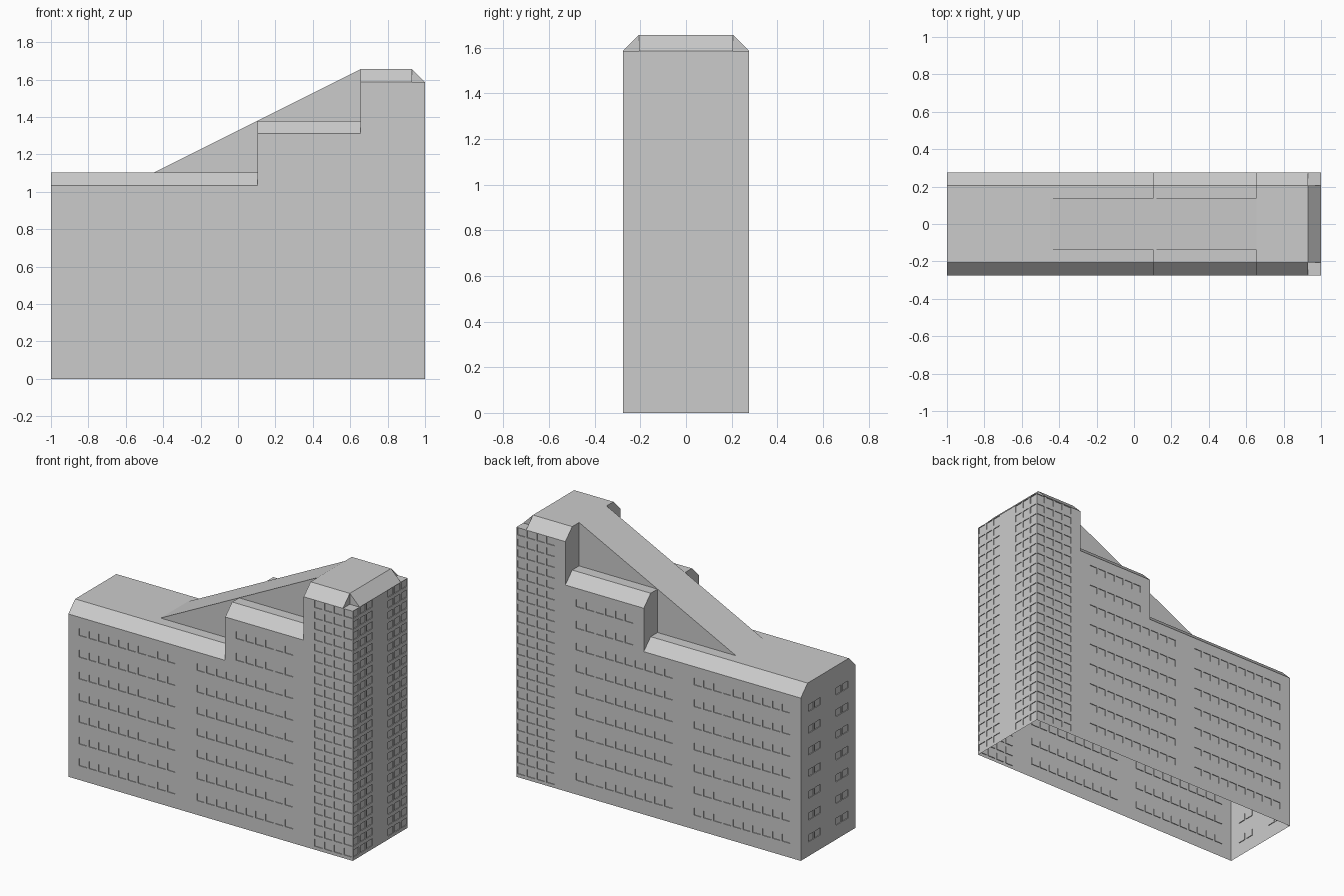
import bpy, bmesh
from mathutils import Vector

if "Cube" in bpy.data.objects:
    bpy.data.objects.remove(bpy.data.objects["Cube"])

P = 2 / 29                 # module: the whole building sits on this grid
LEN, HALF = 29, 4          # length and half depth in modules
DEPTH = 0.07               # window recess in modules
X, Y, Z = Vector((1, 0, 0)), Vector((0, 1, 0)), Vector((0, 0, 1))


def face(bm, pts, out):
    """Add a polygon given in modules, turned to face the direction out."""
    f = bm.faces.new([bm.verts.new(((p[0] - LEN / 2) * P, p[1] * P, p[2] * P)) for p in pts])
    f.normal_update()
    if f.normal.dot(Vector(out)) < 0:
        f.normal_flip()


def finish(bm, name):
    bmesh.ops.remove_doubles(bm, verts=bm.verts, dist=1e-5)
    me = bpy.data.meshes.new(name)
    bm.to_mesh(me)
    bm.free()
    bpy.context.collection.objects.link(bpy.data.objects.new(name, me))


def wall(name, origin, u, out, count, height, is_window):
    """Wall of square cells; window cells get a frame and a recessed pane."""
    bm = bmesh.new()
    o = Vector(origin)
    for i in range(count):
        for k in range(height(i)):
            def rect(a, b, c, d, push=0.0):
                return [o + u * (i + s) + Z * (k + t) - out * push
                        for s, t in ((a, c), (b, c), (b, d), (a, d))]
            outer = rect(0, 1, 0, 1)
            if not is_window(i, k):
                face(bm, outer, out)
                continue
            rim = rect(.1, .9, .31, .96)
            pane = rect(.1, .9, .31, .96, DEPTH)
            mid = sum(rim, Vector()) / 4
            for j in range(4):
                n = (j + 1) % 4
                face(bm, [outer[j], outer[n], rim[n], rim[j]], out)
                face(bm, [rim[j], rim[n], pane[n], pane[j]], mid - (rim[j] + rim[n]) / 2)
            face(bm, pane, out)
    finish(bm, name)


def eaves(i):
    return 15 if i < 16 else 19 if i < 24 else 23


def long_window(i, k):
    if i >= 25:                                  # tower: every cell
        return True
    if k % 2 == 0:
        return False
    if k < 15:                                   # main floors: two groups of ten
        return 1 <= i <= 10 or 13 <= i <= 22
    return 17 <= i <= 22 and k < 19              # middle block upper floors


# Walls
wall("front_wall", (0, -HALF, 0), X, -Y, LEN, eaves, long_window)
wall("back_wall", (0, HALF, 0), X, Y, LEN, eaves, long_window)
wall("tower_end_wall", (LEN, -HALF, 0), Y, X, 8, lambda i: 23, lambda i, k: i not in (3, 4))
wall("low_end_wall", (0, -HALF, 0), Y, -X, 8, lambda i: 15,
     lambda i, k: k % 2 == 1 and i in (1, 2, 5, 6))

# Stepped roof with chamfered long edges
bm = bmesh.new()
for x0, x1, h in ((0, 16, 16), (16, 24, 20), (24, 28, 24)):
    face(bm, [(x0, -3, h), (x1, -3, h), (x1, 3, h), (x0, 3, h)], Z)
    for s in (-1, 1):
        face(bm, [(x0, 4 * s, h - 1), (x1, 4 * s, h - 1), (x1, 3 * s, h), (x0, 3 * s, h)], Y * s + Z)
# low gable end
face(bm, [(0, -4, 15), (0, 4, 15), (0, 3, 16), (0, -3, 16)], -X)
# vertical step walls between blocks
for x, a, b in ((16, 16, 20), (24, 20, 24)):
    face(bm, [(x, -4, a - 1), (x, -4, b - 1), (x, -3, b), (x, 3, b), (x, 4, b - 1),
              (x, 4, a - 1), (x, 3, a), (x, -3, a)], -X)
# tower end chamfer with notched corners
face(bm, [(28, -3, 24), (28, 3, 24), (29, 3, 23), (29, -3, 23)], X + Z)
for s in (-1, 1):
    face(bm, [(28, 3 * s, 23), (29, 3 * s, 23), (29, 4 * s, 23), (28, 4 * s, 23)], Z)
    face(bm, [(28, 3 * s, 23), (28, 4 * s, 23), (28, 3 * s, 24)], X)
    face(bm, [(28, 3 * s, 23), (29, 3 * s, 23), (28, 3 * s, 24)], Y * s)
finish(bm, "stepped_roof")

# Sloping ramp rising from the low roof to the tower top
bm = bmesh.new()
face(bm, [(8, -2, 16), (24, -2, 24), (24, 2, 24), (8, 2, 16)], Z)
for s in (-2, 2):
    face(bm, [(8, s, 16), (24, s, 16), (24, s, 24)], Y * s)
finish(bm, "roof_ramp")
